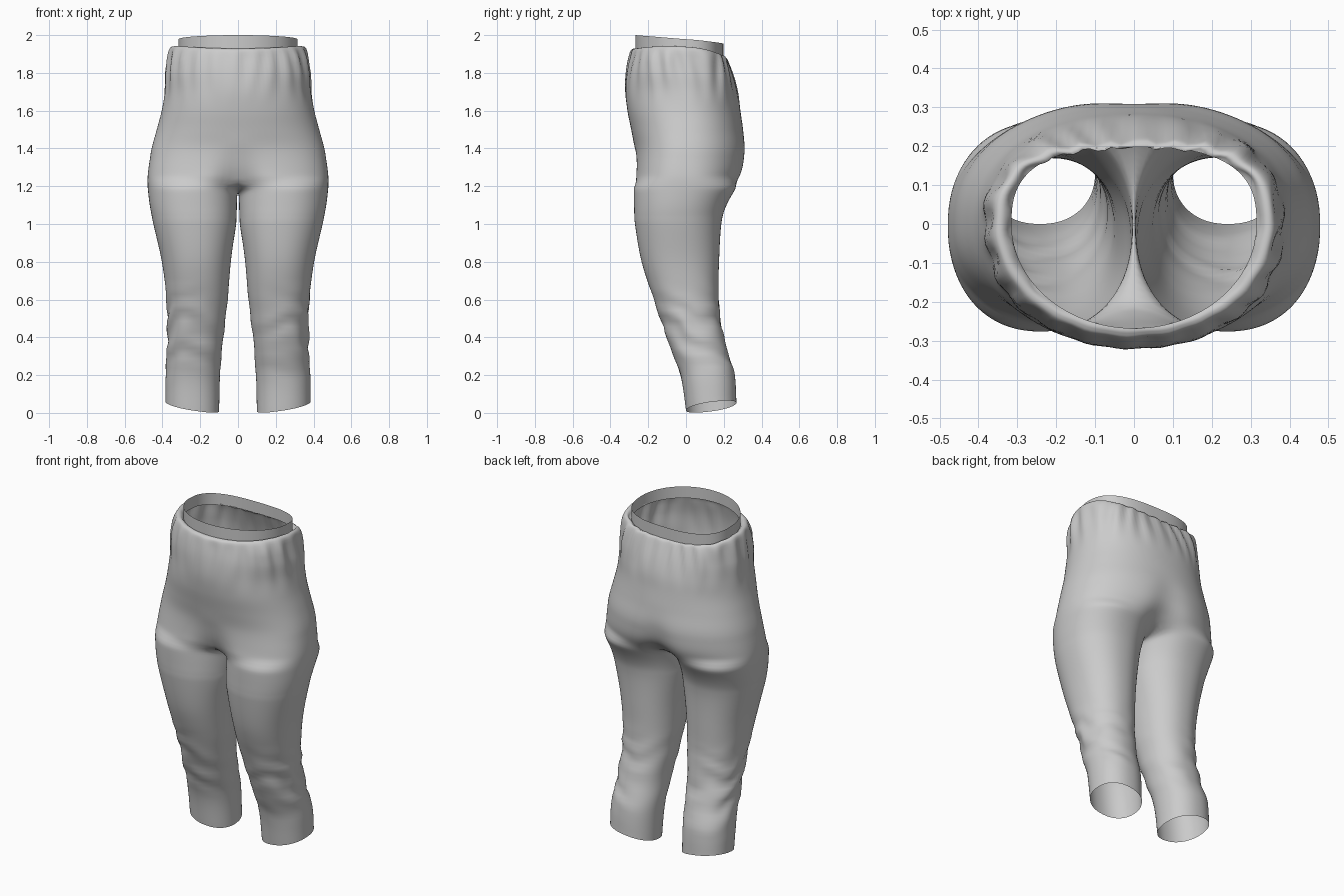
import bpy, bmesh, math
from mathutils import Vector, noise

if "Cube" in bpy.data.objects:
    bpy.data.objects.remove(bpy.data.objects["Cube"])

NA, NI = 60, 20          # outer and inner segments of one leg ring
NT = NA + NI

# torso: z, half width, front y, back y, front power, back power, front dip, back dip
TORSO = [
    (1.908, .315, -.268, .198, 2.0, 2.7, 0, 0),
    (1.905, .340, -.282, .210, 2.0, 2.6, 0, 0),
    (1.885, .368, -.298, .224, 2.0, 2.5, 0, 0),
    (1.800, .384, -.316, .252, 2.1, 2.4, 0, 0),
    (1.700, .389, -.321, .275, 2.1, 2.3, 0, 0),
    (1.600, .404, -.310, .288, 2.2, 2.2, 0, 0),
    (1.500, .430, -.290, .302, 2.2, 2.2, 0, 0),
    (1.400, .457, -.270, .318, 2.3, 2.2, .00, .01),
    (1.300, .474, -.270, .314, 2.5, 2.2, .03, .03),
    (1.240, .480, -.276, .292, 2.6, 2.3, .07, .06),
]
# leg: z, inner x, outer x, front y, back y
LEG = [
    (1.20, .004, .480, -.278, .272),
    (1.10, .006, .468, -.276, .215),
    (1.00, .012, .448, -.270, .187),
    (0.80, .038, .403, -.235, .175),
    (0.60, .055, .378, -.170, .172),
    (0.40, .078, .370, -.100, .198),
    (0.20, .095, .383, -.030, .255),
    (0.00, .100, .384, .000, .267),
]


def resample(keys, per):
    """Smooth Catmull-Rom rows through the key rows."""
    rows = []
    for i in range(len(keys) - 1):
        a, b = keys[i], keys[i + 1]
        p, q = keys[max(i - 1, 0)], keys[min(i + 2, len(keys) - 1)]
        for k in range(per):
            t = k / per
            row = []
            for P, A, B, Q in zip(p, a, b, q):
                h = B[0] - A[0] if isinstance(A, tuple) else 0
                row.append(.5 * (2 * A + (B - P) * t + (2 * P - 5 * A + 4 * B - Q) * t * t
                                 + (3 * A - P - 3 * B + Q) * t ** 3))
            rows.append(row)
    return rows + [list(keys[-1])]


def spow(v, n):
    return math.copysign(abs(v) ** (2 / n), v)


def torso_point(row, th):
    z, hw, yf, yb, nf, nb, df, db = row
    c, s = max(math.cos(th), 0), math.sin(th)
    x = hw * spow(c, nf if s < 0 else nb) if c > 1e-6 else 0.0
    y = yf * abs(s) ** (2 / nf) if s < 0 else yb * s ** (2 / nb)
    g = math.exp(-(x / .09) ** 2)
    y += df * g if s < 0 else -db * g
    tilt = min(max((z - 1.6) / .3, 0), 1)
    return Vector((x, y, z - .022 * s * tilt))


def leg_point(row, ph, n=2.2):
    z, x0, x1, yf, yb = row
    c, s = math.cos(ph), math.sin(ph)
    x = (x0 + x1) / 2 + (x1 - x0) / 2 * spow(c, n)
    y = (yf + yb) / 2 + (yb - yf) / 2 * spow(s, n)
    f = max(0, 1 - z / .3)                       # slanted hem
    return Vector((x, y, z + f * (.033 + .025 * c + .02 * s)))


def finish(bm, name):
    bmesh.ops.recalc_face_normals(bm, faces=bm.faces)
    me = bpy.data.meshes.new(name)
    bm.to_mesh(me)
    bm.free()
    me.polygons.foreach_set("use_smooth", [True] * len(me.polygons))
    ob = bpy.data.objects.new(name, me)
    bpy.context.collection.objects.link(ob)
    return ob


def quads(bm, a, b):
    for i in range(len(a) - 1):
        bm.faces.new((a[i], a[i + 1], b[i + 1], b[i]))


def build_half(bm, side):
    def vert(p):
        return bm.verts.new((p.x * side, p.y, p.z))
    # seat and hips, front centre round to back centre
    prev = None
    for j, row in enumerate(resample(TORSO, 5)):
        line = []
        for i in range(NA + 1):
            th = -math.pi / 2 + math.pi * i / NA
            p = torso_point(row, th)
            if 0 < j < 14:                       # gathers puff up at the sides
                p.z += .036 * math.cos(th) ** 2 * math.sin(math.pi * j / 14)
            line.append(vert(p))
        if prev:
            quads(bm, prev, line)
        prev = line
    # crotch seam closes the ring of each leg
    a, b = prev[0].co.copy(), prev[-1].co.copy()
    seam = []
    for k in range(1, NI):
        t = k / NI
        p = b.lerp(a, t)
        p.z -= .055 * math.sin(math.pi * t) ** .7
        seam.append(vert(p))
    ring = prev + seam
    # leg
    for row in resample(LEG, 7):
        new = []
        for i in range(NT):
            ph = -.75 * math.pi + 2 * math.pi * i / NT
            p = leg_point(row, ph)
            if i > NA:                           # inner thigh hangs from the seam
                fade = max(0, min(1, (row[0] - .9) / .3))
                p.z -= .05 * fade * math.sin(math.pi * (i - NA) / NI)
            new.append(vert(p))
        quads(bm, ring + ring[:1], new + new[:1])
        ring = new


def bump(z, lo, mid, hi):
    if z <= lo or z >= hi:
        return 0
    t = (z - lo) / (mid - lo) if z < mid else (hi - z) / (hi - mid)
    return t * t * (3 - 2 * t)


# trousers body
bm = bmesh.new()
build_half(bm, 1)
build_half(bm, -1)
bmesh.ops.remove_doubles(bm, verts=[v for v in bm.verts if abs(v.co.x) < 1e-4], dist=1e-4)
bmesh.ops.recalc_face_normals(bm, faces=bm.faces)
zone = [v for v in bm.verts if 1.02 < v.co.z < 1.36]
for _ in range(5):
    bmesh.ops.smooth_vert(bm, verts=zone, factor=.5, use_axis_x=True, use_axis_y=True, use_axis_z=True)

# cloth folds: gathers below the waistband, slanted creases at the knees
moves = []
for v in bm.verts:
    x, y, z = v.co
    if v.is_boundary:
        continue
    out = Vector((x, y, 0)).normalized()
    th = math.atan2(y, x)
    g = bump(z, 1.60, 1.87, 1.96)
    if g:
        wob = noise.noise(Vector((x * 4, y * 4, z * 2)))
        d = .007 * math.sin(22 * th + 4 * wob) + .016 * noise.noise(Vector((x * 9, y * 9, z * 3)))
        moves.append((v, out * d * g * (1 if y > -.2 else .6)))
    k = bump(z, .12, .42, .74)
    if k:
        c = Vector((math.copysign(.23, x), .12 - .15 * (z - .2), 0))
        out = (Vector((x, y, 0)) - c).normalized()
        w = noise.noise(Vector((x * 5, y * 5, z * 6 + 3)))
        d = .007 * math.sin(44 * (z + .45 * y) + 5 * w) + .007 * noise.noise(Vector((x * 6, y * 6, z * 16)))
        outer = .35 + .65 * max(0, min(1, (abs(x) - .12) / .2))
        moves.append((v, out * d * k * outer))
for v, d in moves:
    v.co += d
finish(bm, "trouser_body")

# waistband
bm = bmesh.new()
prev = None
for h in (0, .035, .07):
    line = []
    for i in range(2 * NA):
        th = -math.pi / 2 + math.pi * i / NA
        right = i <= NA
        p = torso_point(TORSO[0], th if right else math.pi - th)
        line.append(bm.verts.new((p.x if right else -p.x, p.y, p.z + h)))
    if prev:
        quads(bm, prev + prev[:1], line + line[:1])
    prev = line
finish(bm, "waistband")
